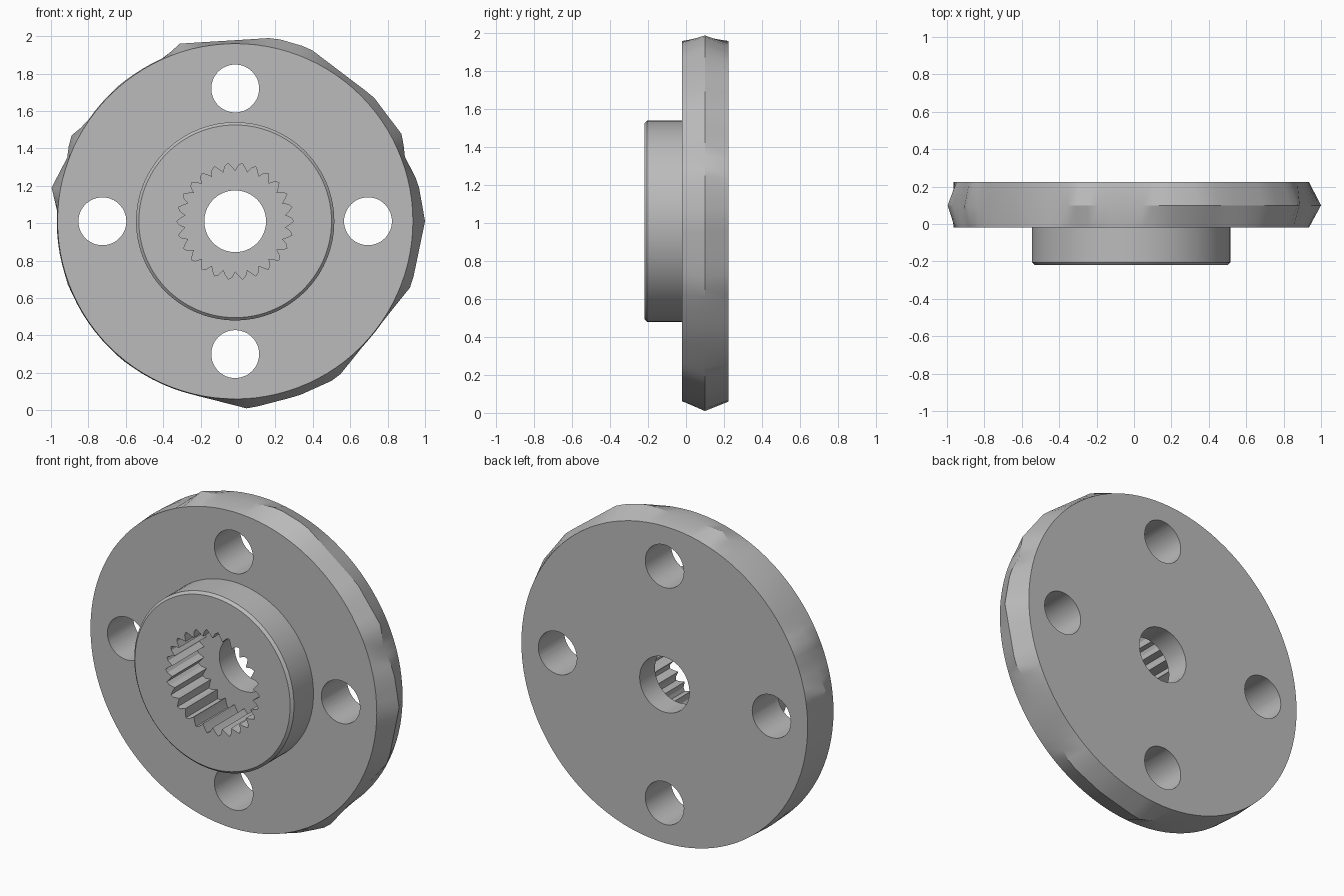
import bpy
import bmesh
import math
from mathutils import Vector

cube = bpy.data.objects.get("Cube")
if cube:
    bpy.data.objects.remove(cube, do_unlink=True)

CX, CZ = -0.015, 1.01      # axis of the part
TEETH = 26
SEGS = TEETH * 4
FACE_R = 0.95

steel = bpy.data.materials.new("grey_steel")
steel.use_nodes = True
steel.diffuse_color = (0.5, 0.5, 0.5, 1)
steel.node_tree.nodes["Principled BSDF"].inputs["Base Color"].default_value = (0.5, 0.5, 0.5, 1)

# Uneven ridge around the rim: corner angle in degrees, radius
RIDGE = [(0, 1.015), (12, 1.0), (21, 0.97), (27, 1.006), (42, 0.995), (67, 1.008),
         (78, 1.003), (108, 0.998), (112, 0.958), (130, 0.96), (147, 0.955), (153, 0.993),
         (159, 0.96), (170, 1.0), (175, 0.96), (200, 0.96), (230, 0.962), (253, 0.955),
         (274, 1.005), (290, 0.992), (303, 1.001), (340, 1.004), (360, 1.015)]


def ridge_radius(i):
    """Distance from the axis to the straight chord between two corners."""
    deg = 360 * i / SEGS
    for (a, ra), (b, rb) in zip(RIDGE, RIDGE[1:]):
        if a <= deg <= b:
            s, t = math.radians(deg - a), math.radians(b - deg)
            r = ra * rb * math.sin(s + t) / (ra * math.sin(s) + rb * math.sin(t))
            return max(r, FACE_R + 0.004)
    return FACE_R


def spline_radius(i):
    return (0.312, 0.3, 0.268, 0.29)[i % 4]


# Cross-section from the back of the bore, round the flange and hub, into the splines
profile = [
    (0.165, 0.225), (FACE_R, 0.225), (ridge_radius, 0.1), (FACE_R, -0.02),
    (0.53, -0.02), (0.53, -0.205), (0.515, -0.22),
    (spline_radius, -0.22), (spline_radius, 0.08), (0.165, 0.08),
]

bm = bmesh.new()
rings = []
for radius, y in profile:
    ring = []
    for i in range(SEGS):
        r = radius(i) if callable(radius) else radius
        a = math.tau * i / SEGS
        ring.append(bm.verts.new((CX + r * math.cos(a), y, CZ + r * math.sin(a))))
    rings.append(ring)
for k, ring in enumerate(rings):
    nxt = rings[(k + 1) % len(rings)]
    for i in range(SEGS):
        j = (i + 1) % SEGS
        bm.faces.new((ring[i], ring[j], nxt[j], nxt[i]))
bmesh.ops.recalc_face_normals(bm, faces=bm.faces)
mesh = bpy.data.meshes.new("flanged_hub")
bm.to_mesh(mesh)
bm.free()
mesh.materials.append(steel)
hub = bpy.data.objects.new("flanged_hub", mesh)
bpy.context.collection.objects.link(hub)

# Four bolt holes through the flange
cutters = []
for k in range(4):
    a = k * math.pi / 2
    spot = Vector((CX + 0.71 * math.cos(a), 0.1, CZ + 0.71 * math.sin(a)))
    bpy.ops.mesh.primitive_cylinder_add(vertices=48, radius=0.128, depth=0.6,
                                        location=spot, rotation=(math.pi / 2, 0, 0))
    cutter = bpy.context.object
    cutter.name = "bolt_hole_cutter"
    cutter.hide_render = True
    cutter.data.materials.append(steel)
    cutters.append(cutter)
    cut = hub.modifiers.new("bolt_hole", 'BOOLEAN')
    cut.operation = 'DIFFERENCE'
    cut.solver = 'EXACT'
    cut.object = cutter

bpy.ops.object.select_all(action='DESELECT')
bpy.context.view_layer.objects.active = hub
hub.select_set(True)
for name in [m.name for m in hub.modifiers]:
    bpy.ops.object.modifier_apply(modifier=name)
for cutter in cutters:
    bpy.data.objects.remove(cutter, do_unlink=True)
bpy.ops.object.shade_smooth_by_angle(angle=math.radians(25))
